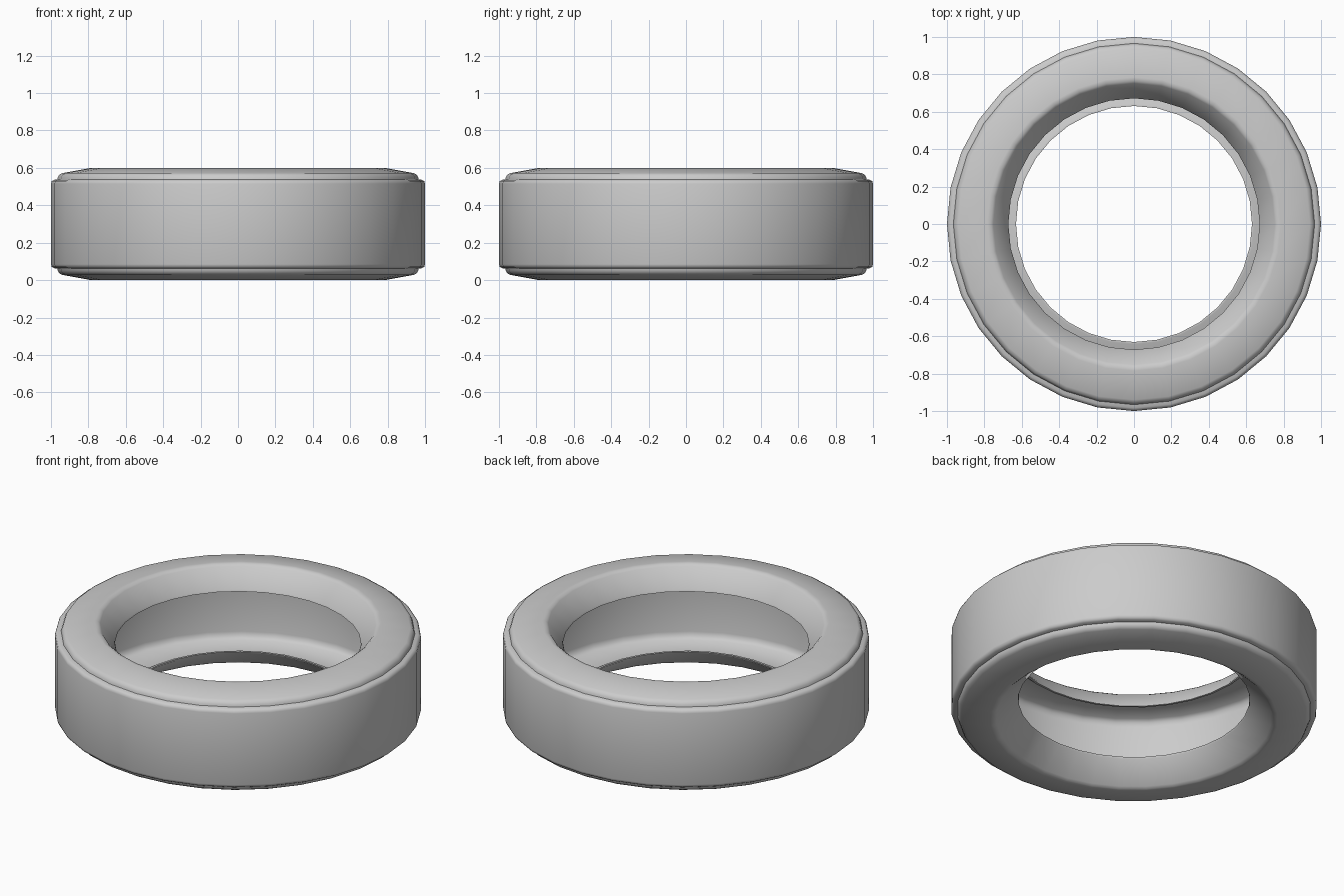
import bpy, bmesh, math

if "Cube" in bpy.data.objects:
    bpy.data.objects.remove(bpy.data.objects["Cube"])

SIDES = 32
MID = 0.30  # half height of the tyre


def half_outer(lip):
    """Outer skin from bead lip to tread edge: (radius, height above middle)."""
    return [(lip, 0.172), (lip + 0.004, 0.184), (0.752, 0.288), (0.765, 0.298),
            (0.785, 0.300), (0.940, 0.272), (0.956, 0.263), (0.963, 0.250),
            (0.966, 0.239), (0.984, 0.236), (0.996, 0.229), (1.0, 0.215)]


def half_inner(lip):
    """Inner skin from casing wall back to the bead lip."""
    return [(0.945, 0.195), (0.939, 0.220), (0.920, 0.235), (0.790, 0.256),
            (0.765, 0.250), (lip + 0.012, 0.171)]


# closed cross-section; lower bead is slightly tighter than the upper one
TOP, BOTTOM = 0.672, 0.631
profile = [(r, MID + h) for r, h in half_outer(TOP)]
profile += [(r, MID - h) for r, h in reversed(half_outer(BOTTOM))]
profile += [(r, MID - h) for r, h in reversed(half_inner(BOTTOM))]
profile += [(r, MID + h) for r, h in half_inner(TOP)]

# lathe the cross-section into a ring
bm = bmesh.new()
rings = []
for i in range(SIDES):
    a = 2 * math.pi * i / SIDES
    rings.append([bm.verts.new((r * math.cos(a), r * math.sin(a), z)) for r, z in profile])
n = len(profile)
for i in range(SIDES):
    a, b = rings[i], rings[(i + 1) % SIDES]
    for j in range(n):
        k = (j + 1) % n
        bm.faces.new((a[j], a[k], b[k], b[j]))
bmesh.ops.recalc_face_normals(bm, faces=bm.faces)

mesh = bpy.data.meshes.new("tyre")
bm.to_mesh(mesh)
bm.free()
tyre = bpy.data.objects.new("tyre", mesh)
bpy.context.collection.objects.link(tyre)

# smooth rubber surface
bpy.context.view_layer.objects.active = tyre
tyre.select_set(True)
bpy.ops.object.shade_smooth_by_angle(angle=math.radians(60))
